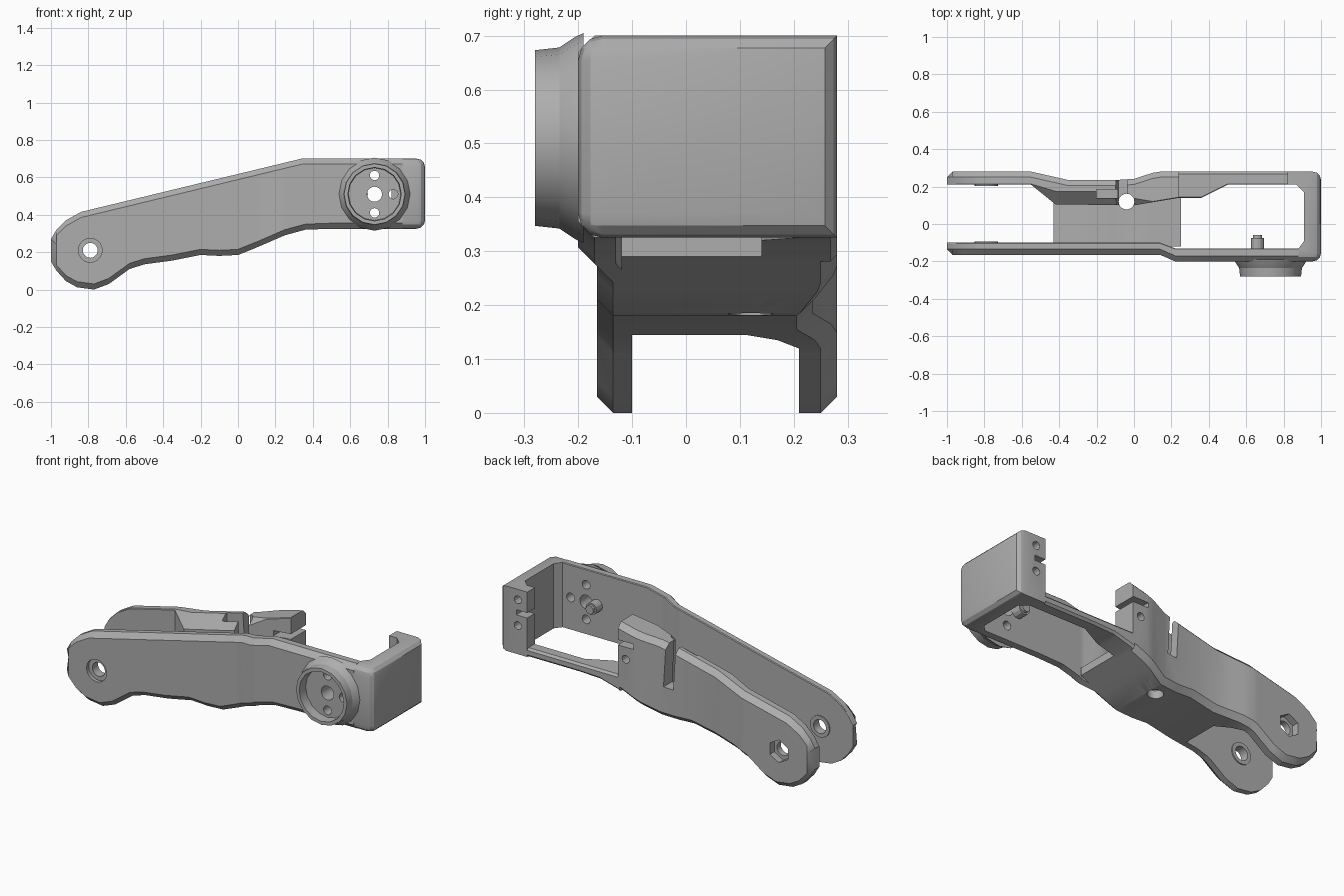
import bpy, bmesh, math
from mathutils import Matrix, Vector

if "Cube" in bpy.data.objects:
    bpy.data.objects.remove(bpy.data.objects["Cube"], do_unlink=True)

grey = bpy.data.materials.new("plain grey")
grey.use_nodes = True
shade = (0.42, 0.42, 0.42, 1)
grey.diffuse_color = shade
grey.node_tree.nodes["Principled BSDF"].inputs["Base Color"].default_value = shade


def make(name, bm):
    bmesh.ops.recalc_face_normals(bm, faces=bm.faces[:])
    mesh = bpy.data.meshes.new(name)
    bm.to_mesh(mesh)
    bm.free()
    mesh.materials.append(grey)
    obj = bpy.data.objects.new(name, mesh)
    bpy.context.collection.objects.link(obj)
    return obj


def interp(points, x):
    if x <= points[0][0]:
        return points[0][1]
    for (xa, va), (xb, vb) in zip(points, points[1:]):
        if x <= xb:
            return va + (vb - va) * (x - xa) / (xb - xa)
    return points[-1][1]


def loft(name, rings):
    """Skin a list of equal-length rings and cap both ends."""
    bm = bmesh.new()
    loops = [[bm.verts.new(p) for p in ring] for ring in rings]
    count = len(loops[0])
    for a, b in zip(loops, loops[1:]):
        for i in range(count):
            j = (i + 1) % count
            bm.faces.new((a[i], a[j], b[j], b[i]))
    bm.faces.new(loops[0])
    bm.faces.new(loops[-1])
    return make(name, bm)


def cylinder(name, radius, start, end, sides=20):
    start, end = Vector(start), Vector(end)
    axis = end - start
    bm = bmesh.new()
    place = Matrix.Translation((start + end) / 2) @ axis.to_track_quat('Z', 'Y').to_matrix().to_4x4()
    bmesh.ops.create_cone(bm, cap_ends=True, segments=sides, radius1=radius,
                          radius2=radius, depth=axis.length, matrix=place)
    return make(name, bm)


def box(name, low, high, tilt=0):
    low, high = Vector(low), Vector(high)
    bm = bmesh.new()
    place = (Matrix.Translation((low + high) / 2) @ Matrix.Rotation(tilt, 4, 'Y')
             @ Matrix.Diagonal((*(high - low), 1)))
    bmesh.ops.create_cube(bm, size=1, matrix=place)
    return make(name, bm)


def cut(cutter, *targets):
    cutter.hide_render = True
    for obj in targets:
        mod = obj.modifiers.new("cut", 'BOOLEAN')
        mod.operation = 'DIFFERENCE'
        mod.solver = 'EXACT'
        mod.object = cutter
        bpy.context.view_layer.objects.active = obj
        bpy.ops.object.modifier_apply(modifier=mod.name)
    bpy.data.objects.remove(cutter, do_unlink=True)


# Side profile shared by both arms
TOP = [(-1, .27), (-.97, .32), (-.92, .37), (-.84, .415), (.34, .7), (1, .7)]
BOTTOM = [(-1, .15), (-.97, .1), (-.92, .045), (-.86, .012), (-.77, 0), (-.69, .03),
          (-.58, .11), (-.5, .135), (-.35, .155), (-.2, .185), (-.1, .18), (0, .185),
          (.1, .225), (.25, .29), (.36, .32), (.5, .325), (1, .325)]
STATIONS = sorted({x for x, _ in TOP + BOTTOM} | {-.55, -.42, .14, .22})


def wall(name, start, end, outer, inner, top=TOP, chamfer=.03, inner_chamfer=((0, .004),)):
    """Chamfered wall following the side profile and a plan path."""
    rings = []
    for x in [start] + [s for s in STATIONS if start < s < end] + [end]:
        yo, yi = interp(outer, x), interp(inner, x)
        hi, lo = interp(top, x), interp(BOTTOM, x)
        c = min(chamfer, (hi - lo) * .3)
        side = math.copysign(1, yo - yi)
        k = interp(inner_chamfer, x)
        xo = max(x, chamfer - 1)
        rings.append([(x, yi, lo), (x, yo - side * c, lo), (xo, yo, lo + c), (xo, yo, hi - c),
                      (x, yo - side * c, hi), (x, yi + side * k, hi), (x, yi, hi - k)])
    return loft(name, rings)


front_arm = wall("front_arm", -1, .88, [(.14, -.165), (.22, -.2)], [(.14, -.1), (.22, -.13)])
REAR_OUT = [(-.55, .28), (-.35, .235), (-.02, .235), (.12, .28)]
rear_arm = wall("rear_arm", -1, .24, REAR_OUT,
                [(-.55, .21), (-.42, .105), (0, .1), (.24, .14)],
                inner_chamfer=[(-.55, .004), (-.42, .07), (-.1, .07), (.1, .004)])
rear_strip = wall("rear_strip", .23, .86, REAR_OUT, [(.36, .14), (.5, .21)],
                  top=[(0, .375)], chamfer=.012)

# Floor joining the arms
floor = loft("floor", [
    [(x, y, interp(BOTTOM, x) + dz) for y, dz in ((-.12, 0), (.16, 0), (.16, .045), (-.12, .045))]
    for x in [-.43] + [s for s in STATIONS if -.43 < s < .25] + [.25]])

# Rounded end cup with its rear flange
bm = bmesh.new()
plan = [(.88, -.2), (1, -.2), (1, .28), (.82, .28), (.82, .21), (.87, .21), (.91, .17),
        (.91, -.09), (.88, -.13)]
base = bm.faces.new([bm.verts.new((x, y, .325)) for x, y in plan])
lift = bmesh.ops.extrude_face_region(bm, geom=[base])
bmesh.ops.translate(bm, vec=(0, 0, .375), verts=[v for v in lift["geom"] if isinstance(v, bmesh.types.BMVert)])


def rounded(edge):
    a, b = (v.co for v in edge.verts)
    on_end = a.x > .99 and b.x > .99
    on_front = a.y < -.19 and b.y < -.19 and abs(a.x - b.x) > .01
    return on_end or on_front


bmesh.ops.bevel(bm, geom=[e for e in bm.edges if rounded(e)], offset=.045, segments=3,
                profile=.5, affect='EDGES')
end_cup = make("end_cup", bm)

# Round flared boss with a shallow recess
CX, CZ = .73, .51
boss_profile = [(.195, -.19), (.188, -.205), (.168, -.235), (.163, -.28), (.143, -.28), (.14, -.225)]
steps = 16
boss = loft("horn_boss", [
    [(CX + r * math.cos(math.tau * i / steps), y, CZ + r * math.sin(math.tau * i / steps))
     for i in range(steps)] for r, y in boss_profile])
for dx, dz, radius in ((0, 0, .04), (0, .1, .025), (0, -.1, .025), (.1, 0, .025)):
    x, z = CX + dx, CZ + dz
    cut(cylinder("drill", radius, (x, -.4, z), (x, 0, z)), front_arm, boss)
locating_pin = cylinder("locating_pin", .035, (.66, -.14, CZ), (.66, -.075, CZ), 12)
pin_tip = cylinder("pin_tip", .025, (.66, -.08, CZ), (.66, -.06, CZ), 12)

# Pivot holes: round counterbore in front, hexagon pocket behind
HX, HZ = -.79, .21


def drill_pivot(target, radius, ya, yb, sides=20):
    cut(cylinder("drill", radius, (HX, ya, HZ), (HX, yb, HZ), sides), target)


washers = [cylinder("front_washer", .062, (HX, -.11, HZ), (HX, -.094, HZ)),
           cylinder("rear_washer", .062, (HX, .22, HZ), (HX, .204, HZ))]
for part in (front_arm, rear_arm, *washers):
    drill_pivot(part, .04, -.4, .4)
drill_pivot(front_arm, .064, -.3, -.145)
drill_pivot(rear_arm, .066, .24, .4, 6)

# Mounting slots and screw holes either side of the opening
for part, x, heights, slot in ((end_cup, .88, (.49, .64), (.78, .89)),
                               (rear_arm, .19, (.48,), (.14, .3))):
    for z in heights:
        cut(cylinder("drill", .023, (x, .05, z), (x, .35, z), 12), part)
    cut(box("slot", (slot[0], .05, .55), (slot[1], .4, .58)), part)

# Cable slot, channel and floor hole
cut(box("slot", (-.1, .05, .36), (-.04, .4, .9), -.06), rear_arm)
cut(box("channel", (-.2, .14, .4), (-.07, .185, .9)), rear_arm)
cut(cylinder("drill", .042, (-.04, .12, 0), (-.04, .12, .8)), floor, rear_arm)

# Smooth the curved areas, keep crisp edges
for obj in (front_arm, rear_arm, rear_strip, floor, end_cup, boss, locating_pin, pin_tip, *washers):
    bpy.ops.object.select_all(action='DESELECT')
    obj.select_set(True)
    bpy.context.view_layer.objects.active = obj
    bpy.ops.object.shade_smooth_by_angle(angle=math.radians(24))
